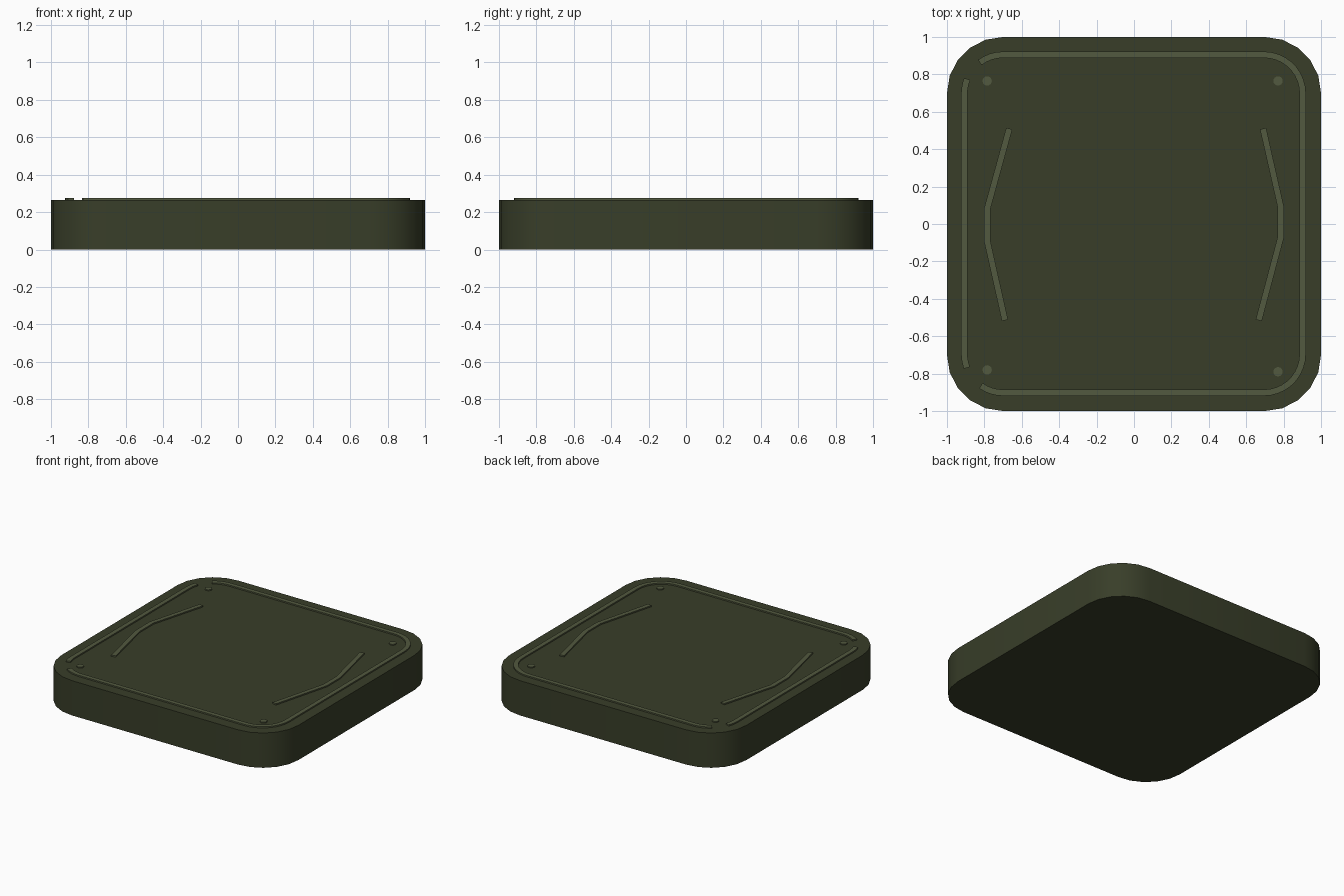
import bpy, bmesh, math
from mathutils import Vector

if "Cube" in bpy.data.objects:
    bpy.data.objects.remove(bpy.data.objects["Cube"])

TOP = 0.265      # height of the slab
SEAM = 0.125     # join between lower and upper half


def material(name, rgb):
    m = bpy.data.materials.new(name)
    m.diffuse_color = (*rgb, 1)
    m.use_nodes = True
    m.node_tree.nodes["Principled BSDF"].inputs["Base Color"].default_value = m.diffuse_color
    return m


dark = material("dark_olive", (0.040, 0.048, 0.022))
light = material("light_olive", (0.085, 0.100, 0.050))


def finish(bm, name, mat):
    bmesh.ops.recalc_face_normals(bm, faces=bm.faces[:])
    me = bpy.data.meshes.new(name)
    bm.to_mesh(me)
    bm.free()
    me.materials.append(mat)
    ob = bpy.data.objects.new(name, me)
    bpy.context.collection.objects.link(ob)
    bpy.ops.object.select_all(action='DESELECT')
    ob.select_set(True)
    bpy.context.view_layer.objects.active = ob
    bpy.ops.object.shade_smooth_by_angle(angle=math.radians(35))
    return ob


def arc(cx, cy, r, a0, a1, n):
    return [(cx + r * math.cos(math.radians(a0 + (a1 - a0) * i / n)),
             cy + r * math.sin(math.radians(a0 + (a1 - a0) * i / n)))
            for i in range(n + 1)]


# Slab body: rounded square outline in three levels, sides straight
outline = []
for cx, cy, a in ((0.7, 0.7, 0), (-0.7, 0.7, 90), (-0.7, -0.7, 180), (0.7, -0.7, 270)):
    outline += arc(cx, cy, 0.3, a, a + 90, 5)
bm = bmesh.new()
rings = [[bm.verts.new((x, y, z)) for x, y in outline] for z in (0, SEAM, TOP)]
n = len(outline)
for lo, hi in zip(rings, rings[1:]):
    for i in range(n):
        j = (i + 1) % n
        bm.faces.new((lo[i], lo[j], hi[j], hi[i]))
bm.faces.new(rings[0])
bm.faces.new(rings[-1])
finish(bm, "slab_body", dark)


# Raised strip following a path, with mitred bends
def strip(name, path, width=0.034, z0=TOP - 0.01, z1=TOP + 0.01):
    pts = [Vector(p) for p in path]
    bm = bmesh.new()
    prev = None
    for i, p in enumerate(pts):
        d0 = (p - pts[i - 1]).normalized() if i else (pts[1] - p).normalized()
        d1 = (pts[i + 1] - p).normalized() if i < len(pts) - 1 else d0
        t = (d0 + d1).normalized()
        off = Vector((-t.y, t.x)) * (width / 2 / max(t.dot(d0), 0.3))
        a, b = p + off, p - off
        sec = [bm.verts.new((q.x, q.y, z)) for q, z in ((a, z0), (b, z0), (b, z1), (a, z1))]
        if prev:
            for k in range(4):
                m = (k + 1) % 4
                bm.faces.new((prev[k], prev[m], sec[m], sec[k]))
        else:
            bm.faces.new(sec)
        prev = sec
    bm.faces.new(prev)
    finish(bm, name, light)


# Border line around three sides, and the short separate left side
strip("border_line", arc(-0.7, 0.698, 0.207, 127, 90, 4) + arc(0.695, 0.698, 0.207, 90, 0, 9)
      + arc(0.695, -0.695, 0.207, 0, -90, 9) + arc(-0.7, -0.695, 0.207, -90, -125, 4))
strip("left_border_line", arc(-0.7, 0.698, 0.207, 158, 180, 3)
      + arc(-0.7, -0.695, 0.207, 180, 201, 3))

# Bent accent lines
strip("left_accent", [(-0.667, 0.51), (-0.785, 0.08), (-0.785, -0.09), (-0.690, -0.515)])
strip("right_accent", [(0.690, 0.51), (0.785, 0.09), (0.785, -0.07), (0.667, -0.515)])

# Corner studs
for i, (x, y) in enumerate(((-0.785, 0.765), (0.77, 0.765), (-0.785, -0.78), (0.77, -0.79))):
    bm = bmesh.new()
    bmesh.ops.create_cone(bm, cap_ends=True, segments=16, radius1=0.025, radius2=0.025, depth=0.016)
    bmesh.ops.translate(bm, verts=bm.verts[:], vec=(x, y, TOP))
    finish(bm, f"corner_stud_{i + 1}", light)
